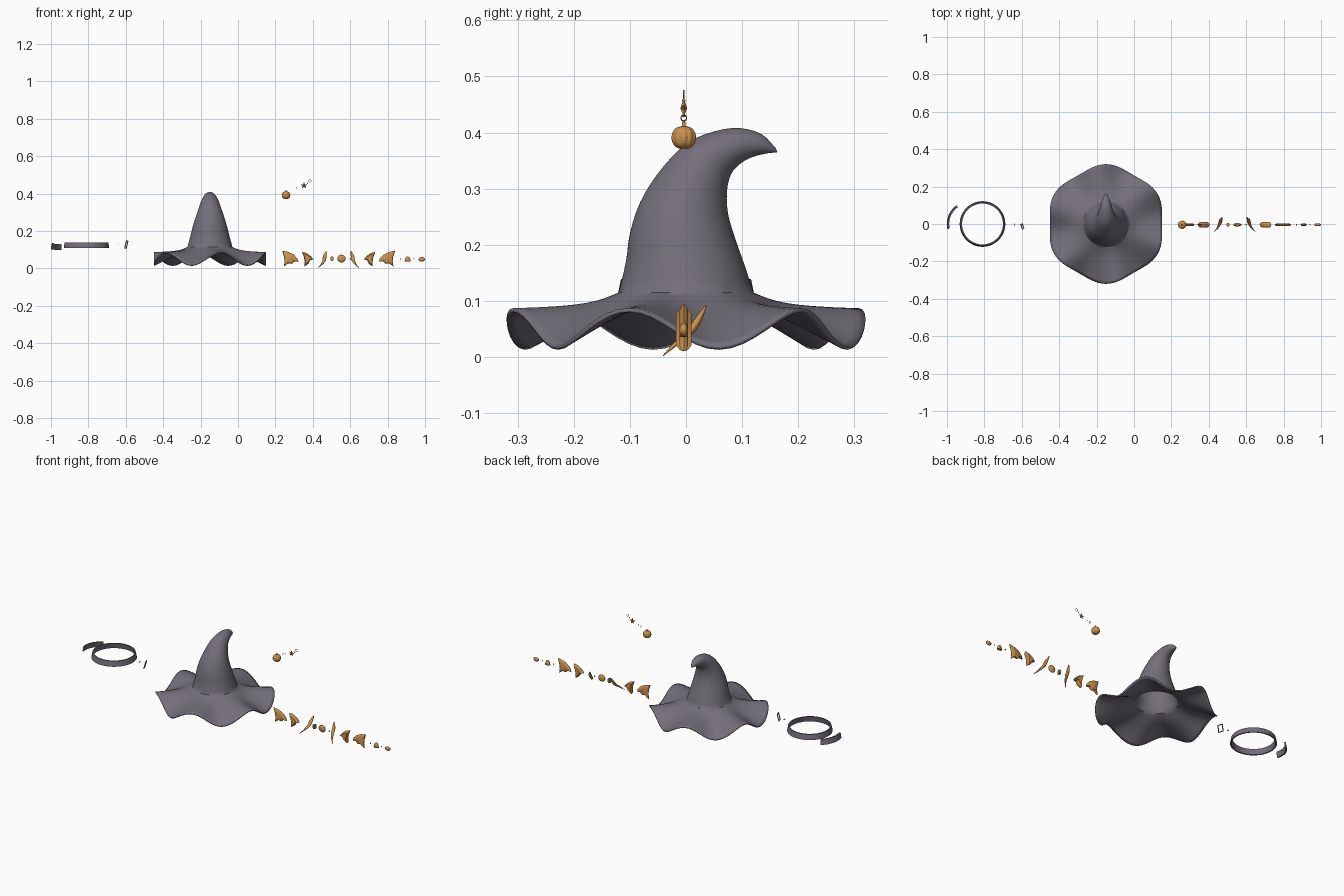
import bpy, bmesh, math
from mathutils import Vector, Matrix

if "Cube" in bpy.data.objects:
    bpy.data.objects.remove(bpy.data.objects["Cube"])


def mat(name, col):
    m = bpy.data.materials.new(name)
    m.diffuse_color = (*col, 1)
    m.use_nodes = True
    m.node_tree.nodes["Principled BSDF"].inputs["Base Color"].default_value = m.diffuse_color
    return m


GREY = mat("purple_grey_felt", (0.175, 0.16, 0.195))
ORANGE = mat("antique_orange", (0.60, 0.29, 0.075))
Y0 = -0.004  # depth of the small metal pieces


def finish(name, bm, material, angle=40):
    me = bpy.data.meshes.new(name)
    bm.to_mesh(me)
    bm.free()
    me.materials.append(material)
    me.shade_smooth()
    me.set_sharp_from_angle(angle=math.radians(angle))
    ob = bpy.data.objects.new(name, me)
    bpy.context.collection.objects.link(ob)
    return ob


def spline(pts, steps):
    """Catmull-Rom interpolation of tuples."""
    v = [Vector(p) for p in pts]
    v = [2 * v[0] - v[1]] + v + [2 * v[-1] - v[-2]]
    out = []
    for a, b, c, d in zip(v, v[1:], v[2:], v[3:]):
        for k in range(steps):
            t = k / steps
            out.append(0.5 * (2 * b + (c - a) * t + (2 * a - 5 * b + 4 * c - d) * t * t
                              + (3 * b - a - 3 * c + d) * t ** 3))
    return out + [v[-2]]


def loft(bm, rings, closed=True):
    rows = [[bm.verts.new(p) for p in r] for r in rings]
    n = len(rows[0])
    for a, b in zip(rows, rows[1:]):
        for i in range(n if closed else n - 1):
            j = (i + 1) % n
            bm.faces.new((a[i], a[j], b[j], b[i]))
    return rows


# Hat: wavy six-lobed brim lofted into a curled cone
N, CX = 96, -0.15
angles = [2 * math.pi * i / N for i in range(N)]
rings = []
for r, z in reversed(spline([(0.12, 0.115), (0.16, 0.096), (0.205, 0.081),
                             (0.26, 0.066), (0.31, 0.053)], 3)[1:]):
    t = (r - 0.12) / 0.19
    ring = []
    for a in angles:
        rr = r - 0.01 * t * math.cos(6 * a)
        zz = z + 0.034 * t ** 1.3 * math.cos(6 * (a - math.radians(41)))
        ring.append((CX + rr * math.cos(a), rr * math.sin(a), zz))
    rings.append(ring)
# outer and inner side of the curl: (y, z, y, z)
sections = [(-.12, .115, .12, .115), (-.107, .17, .104, .165), (-.1, .22, .088, .21),
            (-.082, .275, .075, .255), (-.048, .33, .073, .295), (0, .38, .08, .325),
            (.05, .402, .095, .343), (.095, .408, .115, .355), (.135, .397, .14, .362),
            (.16, .372, .163, .365)]
for s in spline(sections, 3):
    A, B = Vector(s[:2]), Vector(s[2:])
    C, d = (A + B) / 2, (B - A) / 2
    rings.append([(CX + d.length * math.cos(a), C.x + d.x * math.sin(a), C.y + d.y * math.sin(a))
                  for a in angles])
bm = bmesh.new()
rows = loft(bm, rings)
bm.faces.new(rows[-1])
hat = finish("hat", bm, GREY, 50)
sol = hat.modifiers.new("thickness", 'SOLIDIFY')
sol.thickness, sol.offset = 0.007, -1


# Hat band and its loose tail: swept conical strips
def strip(name, cx, a0, a1, n, zs, full):
    bm = bmesh.new()
    rings = []
    for i in range(n):
        f = i / (n if full else n - 1)
        a = math.radians(a0 + (a1 - a0) * f)
        z = zs[0] + (zs[1] - zs[0]) * f
        rings.append([(cx + r * math.cos(a), r * math.sin(a), z + h)
                      for r, h in ((.122, -.015), (.116, .016), (.109, .016), (.115, -.015))])
    if full:
        rings.append(rings[0])
    rows = loft(bm, rings)
    if not full:
        bm.faces.new(rows[0])
        bm.faces.new(rows[-1])
    bmesh.ops.remove_doubles(bm, verts=bm.verts, dist=1e-5)
    bmesh.ops.recalc_face_normals(bm, faces=bm.faces)
    finish(name, bm, GREY)


strip("hat_band", -0.81, 0, 360, 64, (.123, .123), True)
strip("band_tail", -0.879, 125, 193, 16, (.112, .119), False)


# Buckle: tilted rectangular frame with a small prong
def box(bm, size, mtx):
    bmesh.ops.create_cube(bm, size=1, matrix=mtx @ Matrix.Diagonal((*size, 1)))


M = (Matrix.Translation((-0.597, -0.013, 0.127)) @ Matrix.Rotation(math.radians(20), 4, 'Z')
     @ Matrix.Rotation(math.radians(14), 4, 'Y'))
bm = bmesh.new()
for s in (-1, 1):
    box(bm, (.004, .004, .042), M @ Matrix.Translation((0, s * .013, 0)))
    box(bm, (.004, .030, .004), M @ Matrix.Translation((0, 0, s * .019)))
finish("buckle", bm, GREY)
bm = bmesh.new()
box(bm, (.004, .012, .003), Matrix.Translation((-0.64, -0.004, 0.127)))
finish("buckle_prong", bm, GREY)


def ball(name, x, z, rx, ry, rz, seg=20):
    bm = bmesh.new()
    bmesh.ops.create_uvsphere(bm, u_segments=seg, v_segments=seg // 2, radius=1,
                              matrix=Matrix.Translation((x, Y0, z)) @ Matrix.Diagonal((rx, ry, rz, 1)))
    return finish(name, bm, ORANGE)


# Pumpkin charm: ribbed sphere and stem
bm = bmesh.new()
rings = []
for j in range(1, 16):
    p = math.pi * j / 16 - math.pi / 2
    ring = []
    for i in range(80):
        a = 2 * math.pi * i / 80
        r = 0.0225 * math.cos(p) ** 0.7 * (0.92 + 0.08 * abs(math.cos(5 * a)))
        ring.append((.257 + r * math.cos(a), Y0 + r * math.sin(a), .391 + .020 * math.sin(p)))
    rings.append(ring)
rows = loft(bm, rings)
bm.faces.new(rows[0][::-1])
bm.faces.new(rows[-1])
finish("pumpkin_charm", bm, ORANGE)
bm = bmesh.new()
bmesh.ops.create_cone(bm, cap_ends=True, segments=10, radius1=.004, radius2=.0025, depth=.012,
                      matrix=Matrix.Translation((.257, Y0, .414)))
finish("pumpkin_stem", bm, ORANGE)


# Charm chain: rings, beads and a star
def link(name, x, z, r, rot):
    bpy.ops.mesh.primitive_torus_add(major_radius=r, minor_radius=.0012, major_segments=20,
                                     minor_segments=6, location=(x, Y0, z), rotation=rot)
    ob = bpy.context.object
    ob.name = name
    ob.data.materials.append(ORANGE)
    ob.data.shade_smooth()


link("link_side", .297, .426, .005, (0, math.pi / 2, 0))
link("link_top", .385, .468, .007, (math.pi / 2, 0, 0))
ball("chain_bead_a", .314, .430, .003, .003, .003, 10)
ball("chain_bead_b", .372, .457, .003, .003, .003, 10)
bm = bmesh.new()
rim = []
for k in range(10):
    r, a = (.019 if k % 2 == 0 else .008), math.pi / 2 + k * math.pi / 5
    rim.append(bm.verts.new((.353 + r * math.cos(a), Y0, .443 + r * math.sin(a))))
for s in (-1, 1):
    top = bm.verts.new((.353, Y0 + s * .006, .443))
    for k in range(10):
        bm.faces.new((rim[k], rim[(k + 1) % 10], top))
bmesh.ops.recalc_face_normals(bm, faces=bm.faces)
finish("star_charm", bm, ORANGE, 10)


# Bat wings: lens-like scalloped plates, mirrored for the right side
def wing(name, pts, depth, mirror):
    bm = bmesh.new()
    cx = sum(p[0] for p in pts) / len(pts)
    cz = sum(p[1] for p in pts) / len(pts)
    rings = []
    for y, k in ((-1, .72), (-.55, .93), (0, 1), (.55, .93), (1, .72)):
        ring = []
        for px, pz in pts:
            x, z = cx + (px - cx) * k, cz + (pz - cz) * k
            ring.append((1.076 - x if mirror else x, Y0 + y * depth, z))
        rings.append(ring)
    rows = loft(bm, rings)
    bm.faces.new(rows[0])
    bm.faces.new(rows[-1])
    bmesh.ops.recalc_face_normals(bm, faces=bm.faces)
    finish(name, bm, ORANGE, 35)


outer = [(.236, .094), (.268, .088), (.298, .073), (.318, .052), (.323, .035), (.302, .038),
         (.288, .024), (.268, .027), (.245, .010), (.249, .035), (.246, .062)]
inner = [(.342, .088), (.365, .082), (.388, .066), (.404, .048), (.386, .044), (.376, .024),
         (.356, .010), (.357, .035), (.352, .062)]
for mirror, side in ((False, "left"), (True, "right")):
    wing("outer_wing_" + side, outer, .008, mirror)
    wing("inner_wing_" + side, inner, .014, mirror)
    # Curved horn: flattened taper along a bent path (x, y, z, radius)
    path = spline([(.428, -.041, .002, .001), (.446, -.022, .020, .005), (.460, .004, .042, .009),
                   (.464, .022, .066, .009), (.472, .036, .092, .002)], 4)
    rings = []
    for x, y, z, r in path:
        x = 1.076 - x if mirror else x
        rings.append([(x + r * math.cos(a), y + .5 * r * math.sin(a), z - .5 * r * math.sin(a))
                      for a in (2 * math.pi * i / 12 for i in range(12))])
    bm = bmesh.new()
    rows = loft(bm, rings)
    bm.faces.new(rows[0])
    bm.faces.new(rows[-1])
    bmesh.ops.recalc_face_normals(bm, faces=bm.faces)
    finish("horn_" + side, bm, ORANGE, 60)

# Small body pieces of the row
bm = bmesh.new()
box(bm, (.015, .018, .026), Matrix.Translation((.503, Y0, .051)))
bmesh.ops.bevel(bm, geom=bm.edges[:], offset=.003, segments=2, affect='EDGES')
finish("collar_block", bm, ORANGE)
ball("body", .553, .052, .022, .009, .021)
ball("rivet_a", .600, .050, .004, .004, .004, 10)
ball("rivet_b", .869, .050, .004, .004, .004, 10)
ball("rivet_c", .942, .050, .003, .003, .003, 10)
# Domed cap with a flat bottom
cap = ball("domed_cap", .907, .036, .016, .008, .028)
for v in cap.data.vertices:
    v.co.z = max(v.co.z, .036)
ball("end_knob", .982, .048, .018, .008, .012)
